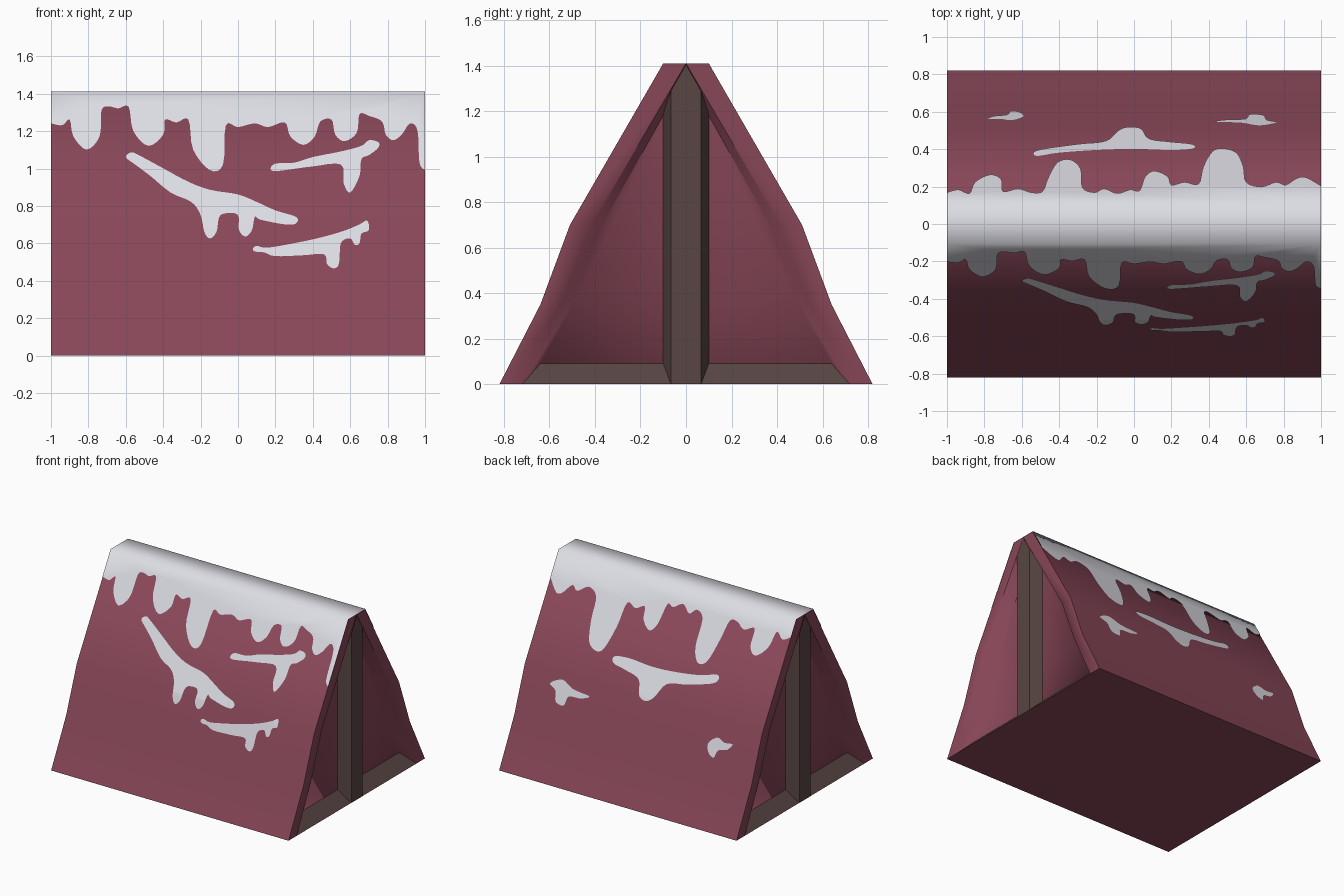
import bpy, bmesh, math
from mathutils import Vector

if "Cube" in bpy.data.objects:
    bpy.data.objects.remove(bpy.data.objects["Cube"])

# Half profiles (y, z): outer skin, rim lip at the gable, recessed gable wall
OUTER = [(.82, 0), (.64, .35), (.51, .70), (.10, 1.41)]
LIP = [(.72, 0), (.55, .35), (.415, .70), (0, 1.41)]
WALL = [(.64, .09), (.48, .38), (.38, .68), (0, 1.36)]
END, RECESS = 1.0, .91
LIFT = .004  # snow height above the canvas


def material(name, rgb):
    m = bpy.data.materials.new(name)
    m.diffuse_color = (*rgb, 1)
    m.use_nodes = True
    m.node_tree.nodes["Principled BSDF"].inputs["Base Color"].default_value = m.diffuse_color
    return m


CANVAS = material("burgundy_canvas", (.25, .063, .098))
WOOD = material("dark_brown_wood", (.098, .061, .056))
SNOW = material("snow_white", (.72, .72, .78))


def finish(bm, name, mat, angle=70, fix_normals=True):
    bmesh.ops.remove_doubles(bm, verts=bm.verts, dist=1e-5)
    if fix_normals:
        bmesh.ops.recalc_face_normals(bm, faces=bm.faces)
    me = bpy.data.meshes.new(name)
    bm.to_mesh(me)
    bm.free()
    ob = bpy.data.objects.new(name, me)
    bpy.context.collection.objects.link(ob)
    me.materials.append(mat)
    bpy.ops.object.select_all(action='DESELECT')
    ob.select_set(True)
    bpy.context.view_layer.objects.active = ob
    bpy.ops.object.shade_smooth_by_angle(angle=math.radians(angle))
    return ob


def face(bm, pts, toward=None):
    """Add a face; flip it if it looks away from the given direction."""
    f = bm.faces.new([bm.verts.new(p) for p in pts])
    f.normal_update()
    if toward and f.normal.dot(Vector(toward)) < 0:
        f.normal_flip()
    return f


def strip(bm, a, xa, b, xb, side, toward):
    for i in range(len(a) - 1):
        face(bm, [(xa, side * a[i][0], a[i][1]), (xa, side * a[i + 1][0], a[i + 1][1]),
                  (xb, side * b[i + 1][0], b[i + 1][1]), (xb, side * b[i][0], b[i][1])], toward)


# Canvas: slopes, ridge, floor, gable rims and recessed gable walls
bm = bmesh.new()
for side in (-1, 1):
    strip(bm, OUTER, -END, OUTER, END, side, (0, side, .3))
for (y, z), d in ((OUTER[0], -1), (OUTER[-1], 1)):
    face(bm, [(-END, -y, z), (END, -y, z), (END, y, z), (-END, y, z)], (0, 0, d))
for e in (-1, 1):
    for side in (-1, 1):
        strip(bm, OUTER[:], e * END, LIP, e * END, side, (e, 0, 0))
        strip(bm, LIP, e * END, WALL, e * RECESS, side, (e, 0, 0))
    y, z = OUTER[-1]
    outline = WALL[:-1] + [WALL[-1]] + [(-a, b) for a, b in reversed(WALL[:-1])]
    face(bm, [(e * RECESS, a, b) for a, b in outline], (e, 0, 0))
finish(bm, "tent_canvas", CANVAS, fix_normals=False)

# Sloping sills and chamfered poles at both gables
for e, label in ((-1, "left"), (1, "right")):
    bm = bmesh.new()
    face(bm, [(e * END, -.72, 0), (e * END, .72, 0),
              (e * RECESS, .64, .09), (e * RECESS, -.64, .09)], (e, 0, 1))
    finish(bm, label + "_sill", WOOD, 20, False)
    bm = bmesh.new()
    x = e * (END + .001)
    face(bm, [(x, -.066, 0), (x, .066, 0), (x, .066, 1.29), (x, 0, 1.405), (x, -.066, 1.29)], (e, 0, 0))
    for s in (-1, 1):
        face(bm, [(x, s * .066, 0), (x, s * .066, 1.29),
                  (e * RECESS, s * .10, 1.19), (e * RECESS, s * .10, .09)], (e, s, 0))
    finish(bm, label + "_pole", WOOD, 20, False)


def y_at(z):
    for (y0, z0), (y1, z1) in zip(OUTER, OUTER[1:]):
        if z <= z1 + 1e-6:
            return y0 + (y1 - y0) * (z - z0) / (z1 - z0)
    return OUTER[-1][0]


def spline(p, closed, n=4):
    """Smooth a row of 2D points."""
    out, c = [], len(p)
    for i in range(c if closed else c - 1):
        g = [Vector(p[k % c] if closed else p[max(0, min(c - 1, k))]) for k in range(i - 1, i + 3)]
        for j in range(n):
            t = j / n
            v = g[1] + .5 * t * (g[2] - g[0] + t * (2 * g[0] - 5 * g[1] + 4 * g[2] - g[3]
                                 + t * (3 * (g[1] - g[2]) + g[3] - g[0])))
            out.append((max(-1, min(1, v.x)), v.y))
    return out if closed else out + [tuple(p[-1])]


def drape(bm, outline, side):
    """Fill an (x, z) outline, split it at the canvas bends and lay it on the slope."""
    t = bmesh.new()
    face(t, [(x, 0, z) for x, z in outline])
    bmesh.ops.triangulate(t, faces=t.faces)
    for _, z in OUTER[1:3]:
        bmesh.ops.bisect_plane(t, geom=t.verts[:] + t.edges[:] + t.faces[:], plane_co=(0, 0, z), plane_no=(0, 0, 1))
    for f in t.faces:
        face(bm, [(v.co.x, side * (y_at(v.co.z) + LIFT), v.co.z + LIFT / 2) for v in f.verts], (0, side, .3))
    t.free()


# Snow along the ridge: lower drip edges, front as (x, z), back as (x, y seen from the top)
FRONT_EDGE = [(-1, 1.24), (-.94, 1.23), (-.9, 1.26), (-.88, 1.17), (-.81, 1.10), (-.74, 1.17), (-.73, 1.31),
              (-.69, 1.33), (-.64, 1.32), (-.585, 1.33), (-.56, 1.2), (-.48, 1.12), (-.4, 1.18), (-.39, 1.26),
              (-.33, 1.245), (-.265, 1.26), (-.24, 1.1), (-.15, .99), (-.08, 1.02), (-.065, 1.23), (0, 1.22),
              (.09, 1.24), (.16, 1.22), (.25, 1.245), (.28, 1.17), (.35, 1.125), (.41, 1.17), (.44, 1.25),
              (.5, 1.26), (.52, 1.18), (.57, 1.145), (.635, 1.19), (.65, 1.29), (.7, 1.28), (.77, 1.25),
              (.79, 1.18), (.83, 1.15), (.875, 1.18), (.92, 1.24), (.96, 1.2), (.97, 1.03), (1, .99)]
BACK_EDGE = [(-1, .165), (-.94, .18), (-.88, .16), (-.85, .22), (-.77, .26), (-.71, .235), (-.7, .17), (-.62, .185),
             (-.55, .165), (-.49, .17), (-.46, .24), (-.41, .325), (-.34, .34), (-.285, .29), (-.275, .19),
             (-.21, .165), (-.16, .185), (-.09, .16), (-.02, .18), (.03, .175), (.06, .25), (.11, .28), (.18, .25),
             (.2, .205), (.27, .22), (.345, .21), (.37, .3), (.42, .385), (.48, .4), (.55, .375), (.585, .3),
             (.6, .22), (.68, .195), (.76, .22), (.81, .205), (.87, .24), (.92, .245), (1, .2)]
bm = bmesh.new()
rear = [(x, 1.41 - (y - .10) * .71 / .41) for x, y in BACK_EDGE]
for edge, side in ((FRONT_EDGE, -1), (rear, 1)):
    drape(bm, spline(edge, False) + [(1, 1.41), (-1, 1.41)], side)
yr, zr = .10 + LIFT, 1.41 + LIFT / 2
face(bm, [(-1, -yr, zr), (1, -yr, zr), (1, yr, zr), (-1, yr, zr)], (0, 0, 1))
finish(bm, "ridge_snow", SNOW, fix_normals=False)

# Loose snow patches (x, z)
FRONT_PATCHES = [
    [(-.6, 1.06), (-.57, 1.085), (-.53, 1.07), (-.4, 1.0), (-.27, .93), (-.15, .885), (0, .86), (.1, .82), (.2, .775),
     (.31, .74), (.31, .705), (.25, .7), (.12, .725), (.09, .74), (.075, .67), (.04, .635), (.005, .67), (0, .75),
     (-.06, .76), (-.1, .74), (-.115, .66), (-.15, .625), (-.18, .66), (-.2, .75), (-.25, .82), (-.36, .87),
     (-.47, .96), (-.55, 1.02)],
    [(.175, 1.0), (.2, 1.025), (.3, 1.03), (.4, 1.06), (.55, 1.09), (.66, 1.12), (.7, 1.15), (.75, 1.14), (.75, 1.11),
     (.7, 1.07), (.66, 1.05), (.65, .96), (.6, .87), (.565, .92), (.55, 1.02), (.4, 1.01), (.25, .99), (.19, .985)],
    [(.08, .57), (.1, .585), (.15, .575), (.25, .59), (.4, .62), (.55, .66), (.65, .7), (.69, .72), (.7, .67),
     (.66, .65), (.65, .6), (.625, .59), (.6, .625), (.55, .6), (.54, .49), (.51, .465), (.475, .49), (.46, .54),
     (.35, .535), (.2, .53), (.14, .55), (.09, .555)]]
BACK_PATCHES = [
    [(-.54, .94), (-.5, .9), (-.3, .85), (-.15, .82), (-.08, .72), (-.02, .685), (.04, .71), (.08, .8), (.2, .83),
     (.31, .85), (.32, .89), (.2, .905), (0, .895), (-.2, .905), (-.4, .93), (-.51, .96)],
    [(-.59, .54), (-.655, .59), (-.72, .57), (-.785, .575), (-.75, .53), (-.68, .51), (-.655, .455), (-.605, .48)],
    [(.765, .62), (.67, .665), (.57, .625), (.43, .61), (.5, .58), (.595, .57), (.62, .505), (.69, .515), (.71, .585)]]
bm = bmesh.new()
for patches, side in ((FRONT_PATCHES, -1), (BACK_PATCHES, 1)):
    for p in patches:
        drape(bm, spline(p, True), side)
finish(bm, "snow_patches", SNOW, fix_normals=False)
